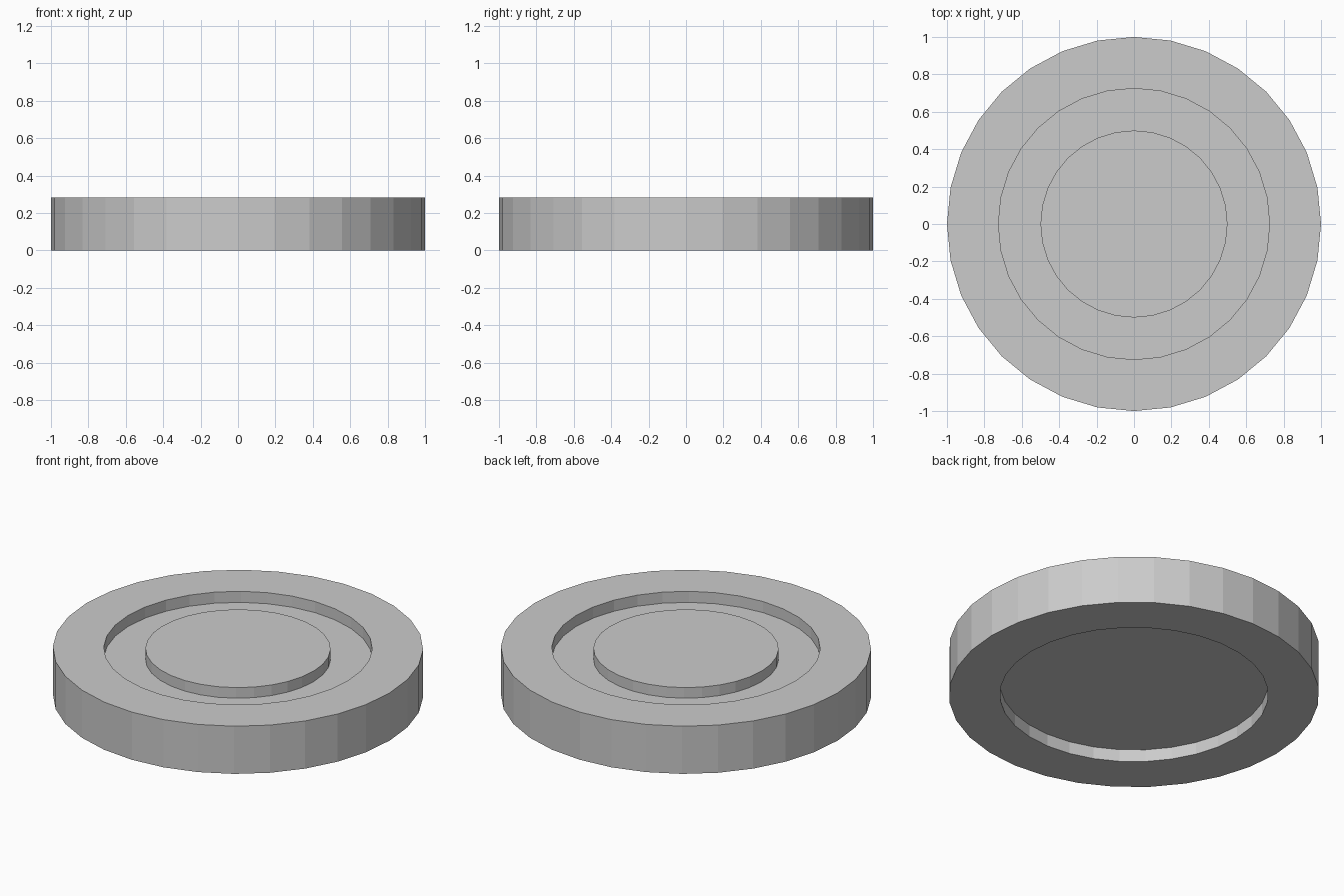
import bpy, bmesh
from math import cos, sin, tau

if "Cube" in bpy.data.objects:
    bpy.data.objects.remove(bpy.data.objects["Cube"])

SIDES = 32


def lathe(name, profile):
    """Revolve an (r, z) profile around z; end points at r = 0 become flat caps."""
    bm = bmesh.new()
    rings = []
    for r, z in profile:
        rings.append([bm.verts.new((r * cos(tau * i / SIDES), r * sin(tau * i / SIDES), z))
                      for i in range(SIDES)])
    for a, b in zip(rings, rings[1:]):
        for i in range(SIDES):
            j = (i + 1) % SIDES
            bm.faces.new((a[i], a[j], b[j], b[i]))
    bm.faces.new(rings[0])
    bm.faces.new(rings[-1])
    bmesh.ops.recalc_face_normals(bm, faces=bm.faces)
    mesh = bpy.data.meshes.new(name)
    bm.to_mesh(mesh)
    bm.free()
    obj = bpy.data.objects.new(name, mesh)
    bpy.context.collection.objects.link(obj)
    return obj


# Disc body: raised centre, groove, thick outer rim, recessed underside
lathe("round_disc", [
    (0.50, 0.281), (0.50, 0.218),    # raised centre
    (0.725, 0.218), (0.725, 0.284),  # groove floor and wall
    (1.00, 0.284), (1.00, 0.00),     # outer rim
    (0.725, 0.00), (0.725, 0.073),   # underside recess
])
